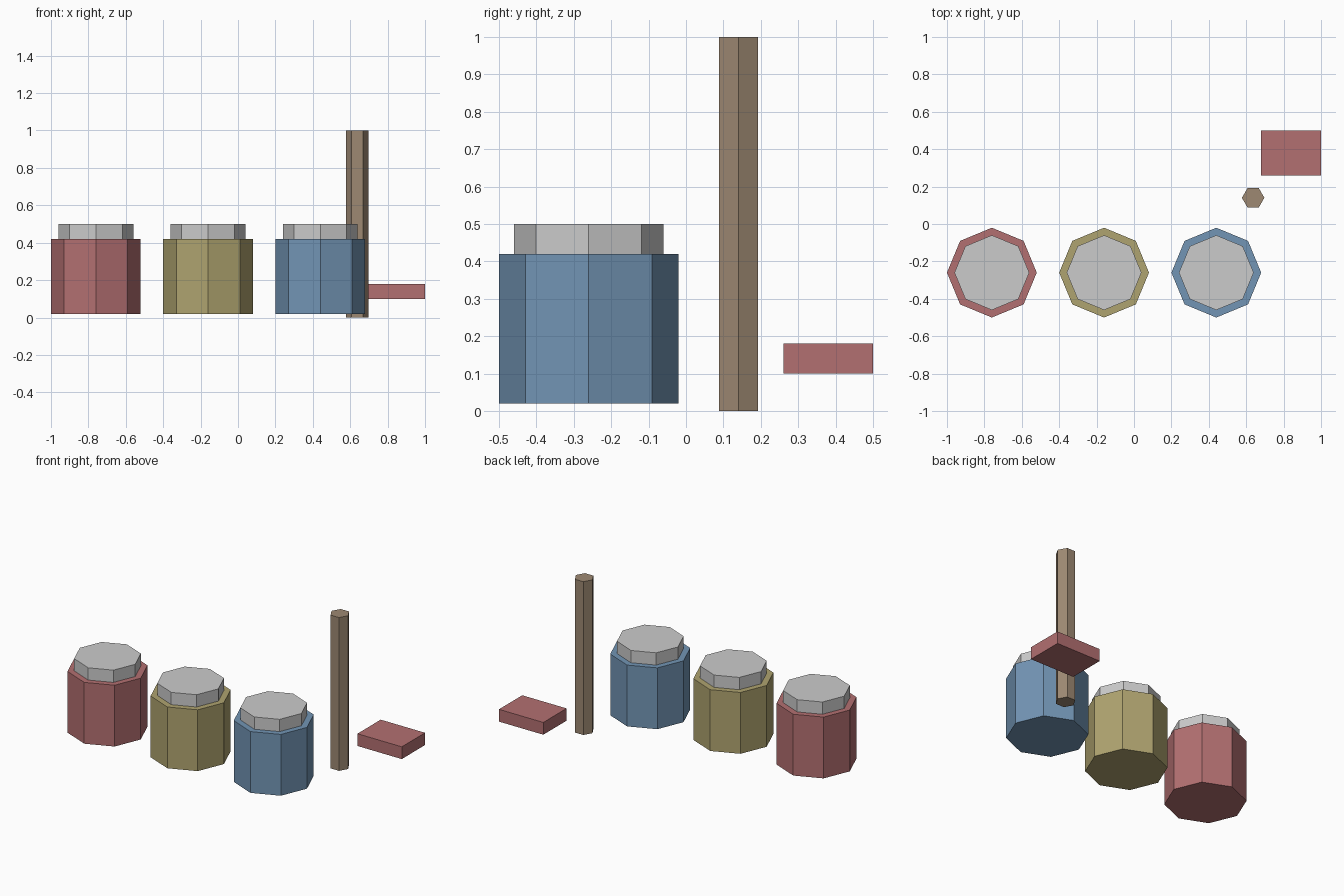
import bpy, bmesh
from math import cos, sin, tau

if "Cube" in bpy.data.objects:
    bpy.data.objects.remove(bpy.data.objects["Cube"])


def material(name, rgb):
    m = bpy.data.materials.new(name)
    m.diffuse_color = (*rgb, 1)
    m.use_nodes = True
    m.node_tree.nodes["Principled BSDF"].inputs["Base Color"].default_value = m.diffuse_color
    return m


RED = material("red", (0.45, 0.16, 0.165))
YELLOW = material("yellow", (0.43, 0.37, 0.16))
BLUE = material("blue", (0.17, 0.30, 0.46))
WOOD = material("wood", (0.34, 0.25, 0.17))


def prism(name, outline, z0, z1, mat=None):
    """Extrude a flat outline from z0 up to z1."""
    bm = bmesh.new()
    face = bm.faces.new([bm.verts.new((x, y, z0)) for x, y in outline])
    ext = bmesh.ops.extrude_face_region(bm, geom=[face], use_keep_orig=True)
    top = [g for g in ext["geom"] if isinstance(g, bmesh.types.BMVert)]
    bmesh.ops.translate(bm, verts=top, vec=(0, 0, z1 - z0))
    bmesh.ops.recalc_face_normals(bm, faces=bm.faces)
    me = bpy.data.meshes.new(name)
    bm.to_mesh(me)
    bm.free()
    if mat:
        me.materials.append(mat)
    ob = bpy.data.objects.new(name, me)
    bpy.context.collection.objects.link(ob)
    return ob


def ngon(x, y, r, n):
    return [(x + r * cos(tau * i / n), y + r * sin(tau * i / n)) for i in range(n)]


# Three paint jars with grey lids
for label, x, mat in (("red", -0.76, RED), ("yellow", -0.16, YELLOW), ("blue", 0.44, BLUE)):
    prism(label + "_jar", ngon(x, -0.26, 0.24, 8), 0.02, 0.42, mat)
    prism(label + "_lid", ngon(x, -0.26, 0.20, 8), 0.42, 0.50)

# Upright hexagonal handle
prism("handle", ngon(0.637, 0.14, 0.06, 6), 0.0, 1.0, WOOD)

# Flat red block
prism("block", [(0.68, 0.26), (1.0, 0.26), (1.0, 0.5), (0.68, 0.5)], 0.10, 0.18, RED)
